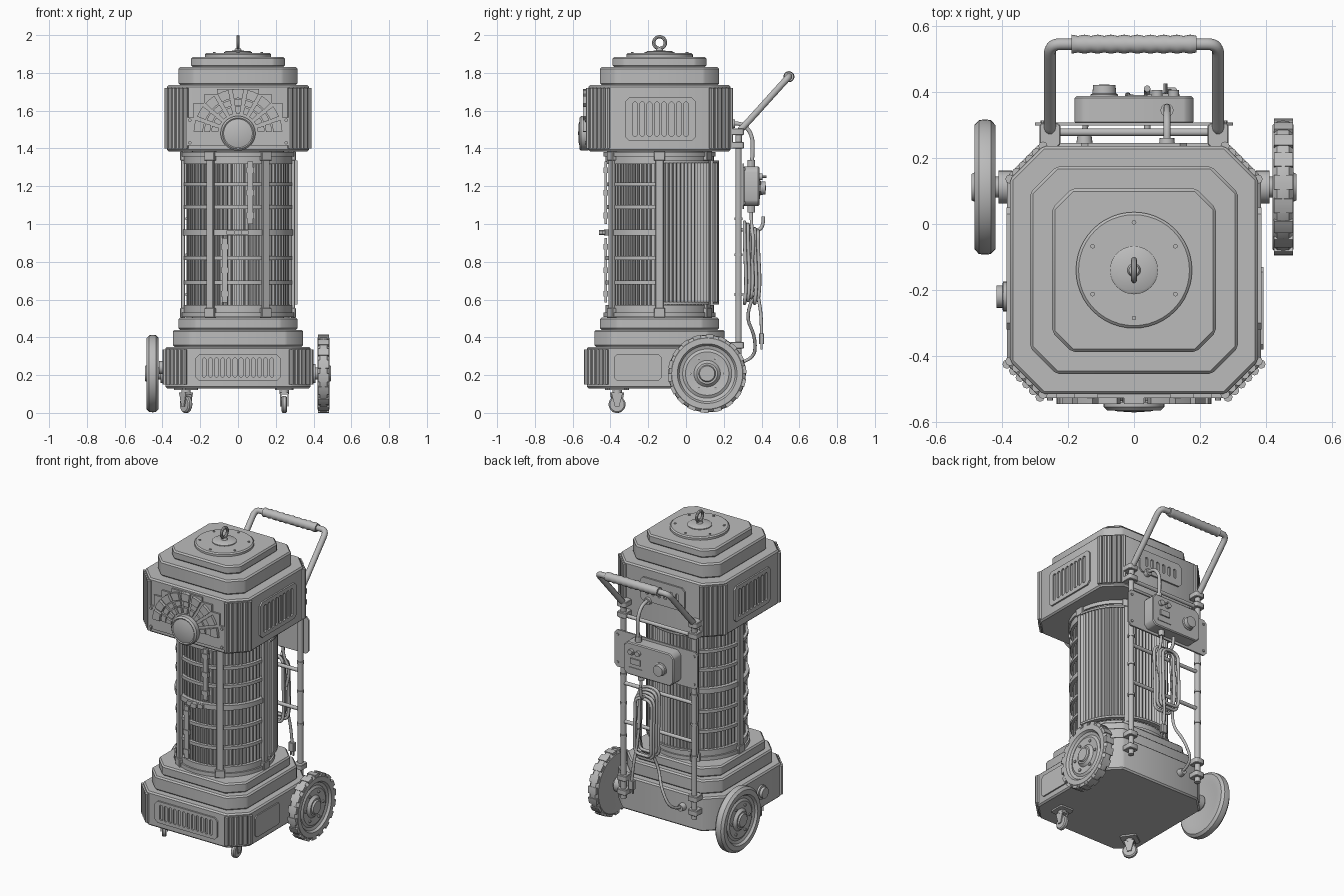
import bpy, bmesh
from math import sin, cos, pi, radians
from mathutils import Matrix, Vector

if "Cube" in bpy.data.objects:
    bpy.data.objects.remove(bpy.data.objects["Cube"])

mat = bpy.data.materials.new("plain grey")
mat.use_nodes = True
GREY = (0.5, 0.5, 0.5, 1)
mat.diffuse_color = GREY
mat.node_tree.nodes["Principled BSDF"].inputs["Base Color"].default_value = GREY
CY = -0.135            # depth of the body axis
I = Matrix()


def T(x, y, z):
    return Matrix.Translation((x, y, z))


def face(side, x, y, z):
    """Local frame on a wall: u right, v up, w outward."""
    turn = {"front": 0, "right": 90, "back": 180, "left": 270}[side]
    return T(x, y, z) @ Matrix.Rotation(radians(turn), 4, 'Z') @ Matrix.Rotation(pi / 2, 4, 'X')


# Outlines
def octo(hx, hy, c, x=0, y=0):
    p = [(hx, c - hy), (hx, hy - c), (hx - c, hy), (c - hx, hy),
         (-hx, hy - c), (-hx, c - hy), (c - hx, -hy), (hx - c, -hy)]
    return [(x + a, y + b) for a, b in p]


def rect(hx, hy, x=0, y=0):
    return [(x - hx, y - hy), (x + hx, y - hy), (x + hx, y + hy), (x - hx, y + hy)]


def circ(r, n=24, x=0, y=0):
    return [(x + r * cos(2 * pi * i / n), y + r * sin(2 * pi * i / n)) for i in range(n)]


def sector(r0, r1, a0, a1, n=6, ripple=0):
    ang = [radians(a0 + (a1 - a0) * i / n) for i in range(n + 1)]
    out = [((r1 - ripple * (i % 2)) * cos(a), (r1 - ripple * (i % 2)) * sin(a)) for i, a in enumerate(ang)]
    return out + [(r0 * cos(a), r0 * sin(a)) for a in reversed(ang)]


# Builders
def finish(name, bm):
    bmesh.ops.recalc_face_normals(bm, faces=bm.faces)
    me = bpy.data.meshes.new(name)
    bm.to_mesh(me)
    bm.free()
    me.materials.append(mat)
    ob = bpy.data.objects.new(name, me)
    bpy.context.collection.objects.link(ob)
    return ob


def prisms(name, parts, bevel=0):
    """parts: (outline, near depth, far depth, frame)"""
    bm = bmesh.new()
    for pts, d0, d1, m in parts:
        lo = [bm.verts.new(m @ Vector((a, b, d0))) for a, b in pts]
        hi = [bm.verts.new(m @ Vector((a, b, d1))) for a, b in pts]
        bm.faces.new(lo[::-1])
        bm.faces.new(hi)
        for i in range(len(pts)):
            j = (i + 1) % len(pts)
            bm.faces.new((lo[i], lo[j], hi[j], hi[i]))
    if bevel:
        bmesh.ops.bevel(bm, geom=bm.edges[:], offset=bevel, segments=1, affect='EDGES')
    return finish(name, bm)


def lathe(name, profile, m=I, n=48):
    """Turn a closed (radius, height) profile about the local z axis."""
    bm = bmesh.new()
    rows = [[bm.verts.new(m @ Vector((r * cos(2 * pi * i / n), r * sin(2 * pi * i / n), z)))
             for r, z in profile] for i in range(n)]
    for i in range(n):
        a, b = rows[i], rows[(i + 1) % n]
        for j in range(len(profile)):
            k = (j + 1) % len(profile)
            bm.faces.new((a[j], b[j], b[k], a[k]))
    bmesh.ops.remove_doubles(bm, verts=bm.verts, dist=1e-5)
    bmesh.ops.dissolve_degenerate(bm, edges=bm.edges, dist=1e-5)
    return finish(name, bm)


def tube(name, pts, r):
    cu = bpy.data.curves.new(name, 'CURVE')
    cu.dimensions, cu.bevel_depth, cu.bevel_resolution, cu.use_fill_caps = '3D', r, 3, True
    sp = cu.splines.new('NURBS')
    sp.points.add(len(pts) - 1)
    for p, co in zip(sp.points, pts):
        p.co = (*co, 1)
    sp.use_endpoint_u, sp.order_u, sp.resolution_u = True, 3, 6
    cu.materials.append(mat)
    ob = bpy.data.objects.new(name, cu)
    bpy.context.collection.objects.link(ob)
    return ob


def vent(name, m, hx, hy, count, slot_hx, slot_hy):
    """Raised rounded panel with a row of slots cut through."""
    slab = prisms(name, [(octo(hx, hy, 0.02), -0.005, 0.01, m)])
    pitch = 2 * (hx - 0.03) / count
    cut = prisms("cutter", [(octo(slot_hx, slot_hy, slot_hx * 0.6, (i - (count - 1) / 2) * pitch), -0.02, 0.03, m)
                            for i in range(count)])
    mod = slab.modifiers.new("slots", 'BOOLEAN')
    mod.operation, mod.object, mod.solver = 'DIFFERENCE', cut, 'EXACT'
    me = bpy.data.meshes.new_from_object(slab.evaluated_get(bpy.context.evaluated_depsgraph_get()))
    slab.modifiers.clear()
    slab.data = me
    bpy.data.objects.remove(cut)


# Stepped base and head
B = T(0, CY - 0.005, 0)
for name, h, c, z0, z1 in [("base", 0.385, 0.1, 0.13, 0.35), ("base_step", 0.345, 0.09, 0.35, 0.44),
                           ("base_collar", 0.315, 0.09, 0.44, 0.505), ("head", 0.376, 0.1, 1.385, 1.735),
                           ("head_step", 0.315, 0.08, 1.735, 1.83), ("head_cap", 0.248, 0.06, 1.83, 1.885)]:
    prisms(name, [(octo(h, h, c), z0, z1, B)], 0.009)

# Fluted corners
def flutes(name, h, c, z0, z1, corners):
    prisms(name, [(circ(0.014, 8, sx * (h - c * t), sy * (h - c * (1 - t))), z0, z1, B)
                  for sx, sy in corners for t in (0, 0.2, 0.4, 0.6, 0.8, 1)])
front_two, back_two = [(-1, -1), (1, -1)], [(-1, 1), (1, 1)]
flutes("base_flutes", 0.385, 0.1, 0.15, 0.335, front_two)
flutes("head_flutes", 0.376, 0.1, 1.4, 1.72, front_two + back_two)

# Lid discs and lifting eye
lathe("lid_disc", [(0, 1.88), (0.176, 1.88), (0.176, 1.898), (0.168, 1.905), (0, 1.905)], B)
lathe("lid_boss", [(0, 1.9), (0.073, 1.9), (0.073, 1.91), (0.065, 1.915), (0.02, 1.918), (0.015, 1.93), (0, 1.93)], B)
prisms("lid_bolts", [(circ(0.007, 8, 0.145 * sin(i * pi / 3), 0.145 * cos(i * pi / 3)), 1.9, 1.91, B) for i in range(6)])
lathe("lifting_eye", [(0.031 + 0.009 * cos(a * pi / 4), 0.009 * sin(a * pi / 4)) for a in range(8)],
      face("right", 0, CY - 0.005, 1.96), 28)

# Finned core with cage
lathe("core", [(0, 0.5), (0.243, 0.5), (0.243, 1.39), (0, 1.39)], B)
prisms("core_fins", [(rect(0.016, 0.0045, 0.255), 0.55, 1.34, B @ Matrix.Rotation(2 * pi * i / 66, 4, 'Z'))
                     for i in range(66)])
for z, hz, r in [(0.54, 0.03, 0.287), (1.35, 0.032, 0.287), (0.52, 0.012, 0.297), (1.37, 0.012, 0.297),
                 (0.69, 0.01, 0.287), (0.82, 0.01, 0.287), (0.955, 0.016, 0.293), (1.09, 0.01, 0.287), (1.21, 0.01, 0.287)]:
    lathe("cage_ring", [(0.265, z - hz), (r, z - hz), (r, z + hz), (0.265, z + hz)], B, 64)
posts = [B @ Matrix.Rotation(i * pi / 3, 4, 'Z') for i in range(6)]
prisms("cage_posts", [(rect(0.011, 0.021, 0.291), 0.51, 1.38, m) for m in posts], 0.003)
prisms("cage_post_feet", [(rect(0.014, 0.03, 0.292), z, z + 0.05, m) for m in posts for z in (0.505, 1.335)], 0.003)
for name, a in [("side_panel", 4), ("back_panel", 64)]:
    prisms(name, [(sector(0.285, 0.315, a, a + 52, 26, 0.012), 0.585, 1.325, B)])
    prisms(name + "_trim", [(sector(0.285, 0.316, a, a + 52, 14), z, z + 0.012, B) for z in (0.575, 1.323)])
for name, x, z0, z1 in [("upper_latch_bar", 0.065, 1.0, 1.33), ("lower_latch_bar", -0.07, 0.585, 0.925)]:
    m = T(x, CY - 0.29, 0)
    prisms(name, [(rect(0.015, 0.007), z0, z1, m)] +
           [(rect(0.021, 0.012), z, z + 0.03, m) for z in (z0 + 0.03, (z0 + z1) / 2 - 0.015, z1 - 0.06)])
prisms("band_clasp", [(octo(0.02, 0.014, 0.005, x), 0, d, face("front", 0, CY - 0.29, 0.955))
                      for x, d in ((-0.04, 0.02), (0, 0.035), (0.035, 0.02))])

# Fan emblem on the head
F = face("front", 0, CY - 0.38, 1.48)
prisms("emblem_plate", [(rect(0.275, 0.075, 0, 0.01), 0, 0.012, F), (rect(0.235, 0.04, 0, 0.12), 0, 0.012, F),
                        (rect(0.18, 0.025, 0, 0.18), 0, 0.012, F), (rect(0.11, 0.015, 0, 0.22), 0, 0.012, F)])
prisms("emblem_rays", [(sector(r0, r1, a - w, a + w, 2), 0.01, d, F) for a in range(10, 171, 20)
                       for r0, r1, w, d in ((0.105, 0.142, 6, 0.026), (0.148, 0.18, 7, 0.022), (0.186, 0.235, 7.5, 0.03))])
lathe("emblem_lamp", [(0, 0), (0.092, 0), (0.092, 0.04), (0.082, 0.05), (0.076, 0.046), (0.05, 0.053), (0, 0.056)], F)
prisms("emblem_rivets", [(circ(0.009, 8, x, y), 0, 0.02, F) for x in (-0.255, 0.255) for y in (-0.05, 0.07)])

# Vents and service plates
vent("base_vent", face("front", 0, CY - 0.39, 0.24), 0.225, 0.07, 12, 0.01, 0.05)
vent("head_vent_right", face("right", 0.376, -0.135, 1.555), 0.185, 0.115, 8, 0.013, 0.09)
vent("head_vent_left", face("left", -0.376, -0.135, 1.555), 0.185, 0.115, 8, 0.013, 0.09)
vent("head_vent_back", face("back", 0, CY + 0.371, 1.6), 0.16, 0.075, 6, 0.01, 0.03)
prisms("base_side_plate", [(octo(0.125, 0.07, 0.015), 0, 0.008, face("right", 0.385, -0.255, 0.24))])
lathe("drain_knob", [(0, 0), (0.045, 0), (0.045, 0.012), (0.034, 0.014), (0.034, 0.032), (0, 0.032)],
      face("left", -0.385, -0.22, 0.24), 24)

# Big rear wheels
tyre = [(0, 0.005), (0.13, 0.005), (0.15, 0), (0.188, 0), (0.203, 0.014), (0.205, 0.032), (0.203, 0.05), (0.188, 0.064),
        (0.158, 0.064), (0.148, 0.05), (0.13, 0.044), (0.115, 0.052), (0.07, 0.046), (0.055, 0.062), (0.045, 0.062),
        (0.04, 0.072), (0, 0.072)]
for side, s in (("right", 1), ("left", -1)):
    W = face(side, s * 0.42, 0.112, 0.208)
    lathe("wheel_" + side, tyre, W)
    lathe("axle_" + side, [(0, -0.05), (0.05, -0.05), (0.05, -0.01), (0.032, -0.01), (0.032, 0.01), (0, 0.01)], W, 24)
    prisms("wheel_bolts_" + side, [(circ(0.009, 8, 0.092 * cos(k * pi / 3), 0.092 * sin(k * pi / 3)), 0.03, 0.056, W)
                                   for k in range(6)])
    if s > 0:
        prisms("wheel_lugs", [(sector(0.17, 0.208, k * 20, k * 20 + 12, 3), 0.004, 0.062, W) for k in range(18)])

# Swivel casters
for x, turn in ((-0.275, 35), (0.245, 0)):
    C = T(x, -0.365, 0) @ Matrix.Rotation(radians(turn), 4, 'Z')
    R = C @ face("right", -0.014, 0, 0.045)
    lathe("caster_wheel", [(0, 0), (0.038, 0), (0.045, 0.006), (0.045, 0.022), (0.038, 0.028), (0, 0.028)], R, 24)
    fork = [(-0.012, -0.01), (0.012, -0.01), (0.03, 0.06), (-0.03, 0.06)]
    prisms("caster_fork", [(fork, d, d + 0.007, R) for d in (-0.009, 0.03)] + [(rect(0.023, 0.03), 0.098, 0.108, C)])
    prisms("caster_plate", [(circ(0.025, 16), 0.1, 0.122, C), (octo(0.05, 0.05, 0.01), 0.12, 0.131, C)])

# Rear frame, brackets and push handle
FY, HX = 0.278, 0.255
for s in (-1, 1):
    prisms("frame_upright", [(circ(0.017, 16, s * HX, FY), 0.22, 1.46, I)])
    prisms("frame_brackets", [(octo(0.032, 0.036, 0.008, s * HX, 0.27), z, z + 0.035, I)
                              for z in (0.25, 0.34, 1.4, 1.47)], 0.003)
    prisms("frame_clips", [(circ(0.022, 12, s * HX, FY), z, z + 0.015, I) for z in (0.62, 0.83, 1.02)])
handle = [(HX, FY, 1.43), (HX, FY, 1.49), (HX, 0.31, 1.52), (HX, 0.49, 1.72), (HX, 0.545, 1.78), (0.19, 0.545, 1.78)]
tube("push_handle", handle + [(-x, y, z) for x, y, z in reversed(handle)], 0.018)
grip = [(0, -0.19)] + [(0.029 - 0.004 * (i % 2), -0.19 + 0.02 * i) for i in range(20)] + [(0, 0.19)]
lathe("handle_grip", grip, T(0, 0.545, 1.78) @ Matrix.Rotation(pi / 2, 4, 'Y'), 20)
for z in (0.72, 0.97, 1.41):
    tube("cross_tube", [(-HX, FY, z), (0, FY, z), (HX, FY, z)], 0.012)

# Control box
K = face("back", 0, 0.298, 1.2)
prisms("control_plate", [(octo(0.3, 0.12, 0.02), 0, 0.01, K)])
prisms("control_box", [(octo(0.18, 0.105, 0.025), 0.005, 0.09, K)], 0.006)
lathe("control_dial", [(0, 0), (0.042, 0), (0.042, 0.006), (0.036, 0.01), (0.034, 0.035), (0, 0.037)],
      K @ T(0.09, -0.01, 0.088), 24)
prisms("control_switches", [(circ(0.017, 16, x, 0.05), 0.08, 0.108, K) for x in (-0.12, -0.07)] +
       [(rect(0.035, 0.018, -0.09, -0.01), 0.08, 0.098, K), (rect(0.05, 0.008, -0.09, -0.06), 0.08, 0.094, K)])
prisms("toggle_lever", [(circ(0.006, 8, -0.095, 0.05), 0.1, 0.128, K)])
prisms("plate_screws", [(circ(0.008, 8, x, y), 0, 0.016, K) for x in (-0.275, 0.275) for y in (-0.09, 0.09)])

# Cables, coil hook and plug
tube("head_cable", [(0.1, 0.23, 1.53), (0.1, 0.29, 1.54), (0.1, 0.35, 1.48), (0.1, 0.355, 1.38), (0.1, 0.345, 1.29)], 0.011)
lathe("head_socket", [(0, 0), (0.025, 0), (0.022, 0.025), (0, 0.025)], face("back", 0.1, 0.235, 1.53), 16)
prisms("cable_glands", [(circ(0.02, 12, x, 0.345), z, z + 0.04, I) for x, z in ((0.1, 1.3), (0.08, 1.06))])
tube("box_cable", [(0.08, 0.345, 1.07), (0.08, 0.345, 1.0), (0.13, 0.36, 0.9), (0.1, 0.35, 0.8)], 0.009)
for i in range(5):
    w, y, z0, z1 = 0.065 - 0.006 * (i % 3), 0.31 + 0.018 * i, 0.58 + 0.015 * (i % 3), 1.01 - 0.012 * i
    x = 0.04
    tube("cable_loop", [(x, y, z1), (x + w, y, z1), (x + w, y, z1 - 0.1), (x + w, y + 0.01, z0 + 0.1), (x + w, y, z0), (x, y, z0),
                        (x - w, y, z0), (x - w, y + 0.01, z0 + 0.1), (x - w, y, z1 - 0.1), (x - w, y, z1), (x, y, z1)], 0.0095)
tube("coil_hook", [(0.04, FY, 0.97), (0.04, 0.35, 0.97), (0.04, 0.41, 0.97), (0.04, 0.41, 1.04)], 0.01)
tube("plug_cable", [(0.08, 0.37, 0.75), (0.09, 0.38, 0.62), (0.1, 0.4, 0.52), (0.11, 0.4, 0.41)], 0.009)
prisms("plug", [(octo(0.02, 0.014, 0.005, 0.11, 0.4), 0.365, 0.42, I),
                (rect(0.003, 0.006, 0.1, 0.4), 0.335, 0.37, I), (rect(0.003, 0.006, 0.12, 0.4), 0.335, 0.37, I)])
tube("base_cable", [(0, 0.36, 0.62), (-0.02, 0.31, 0.52), (-0.08, 0.37, 0.4), (-0.15, 0.36, 0.27), (-0.15, 0.24, 0.26)], 0.009)
lathe("base_socket", [(0, 0), (0.025, 0), (0.02, 0.035), (0, 0.035)], face("back", -0.15, 0.243, 0.26), 16)

# Smooth rounded faces while keeping edges sharp
for ob in bpy.context.scene.objects:
    ob.select_set(ob.type == 'MESH')
    if ob.type == 'MESH':
        bpy.context.view_layer.objects.active = ob
bpy.ops.object.shade_smooth_by_angle(angle=radians(30))
